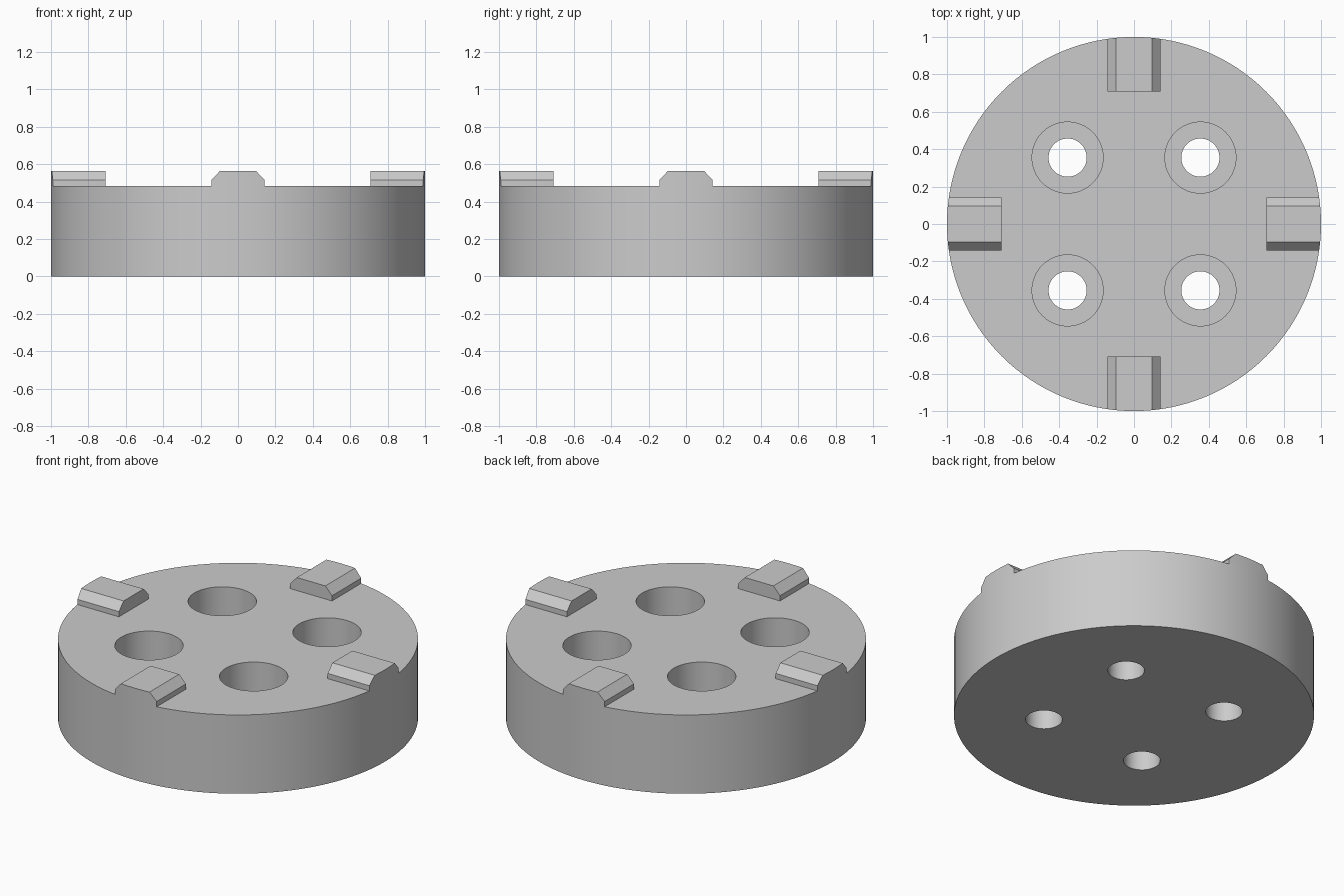
import bpy, bmesh, math
from mathutils import Matrix

cube = bpy.data.objects.get("Cube")
if cube:
    bpy.data.objects.remove(cube, do_unlink=True)

RADIUS, DECK, TOP = 1.0, 0.483, 0.563
BORE_FLOOR, HOLE_OFFSET = 0.24, 0.355

grey = bpy.data.materials.new("plain grey")
grey.use_nodes = True
grey.diffuse_color = (0.6, 0.6, 0.6, 1)
grey.node_tree.nodes["Principled BSDF"].inputs["Base Color"].default_value = (0.6, 0.6, 0.6, 1)


def make_object(name, bm):
    bmesh.ops.recalc_face_normals(bm, faces=bm.faces)
    mesh = bpy.data.meshes.new(name)
    bm.to_mesh(mesh)
    bm.free()
    mesh.materials.append(grey)
    obj = bpy.data.objects.new(name, mesh)
    bpy.context.collection.objects.link(obj)
    return obj


def lathe(name, profile, segments, centres=((0, 0),)):
    """Turn a closed (radius, z) profile into a solid at each centre."""
    bm = bmesh.new()
    for x, y in centres:
        rings = []
        for r, z in profile:
            rings.append([bm.verts.new((x + r * math.cos(a), y + r * math.sin(a), z))
                          for a in (math.tau * i / segments for i in range(segments))])
        for low, high in zip(rings, rings[1:]):
            for i in range(segments):
                j = (i + 1) % segments
                bm.faces.new((low[i], low[j], high[j], high[i]))
        bm.faces.new(rings[0][::-1])
        bm.faces.new(rings[-1])
    return make_object(name, bm)


def apply_boolean(obj, cutter, operation):
    mod = obj.modifiers.new("cut", "BOOLEAN")
    mod.operation, mod.object, mod.solver = operation, cutter, "EXACT"
    bpy.ops.object.select_all(action="DESELECT")
    bpy.context.view_layer.objects.active = obj
    obj.select_set(True)
    bpy.ops.object.modifier_apply(modifier=mod.name)
    bpy.ops.object.shade_smooth_by_angle(angle=math.radians(25))


# Round body with four counterbored through holes
body = lathe("round_body", [(RADIUS, 0), (RADIUS, DECK)], 128)
centres = [(sx * HOLE_OFFSET, sy * HOLE_OFFSET) for sx in (-1, 1) for sy in (-1, 1)]
drill = lathe("hole_cutter", [(0.102, -0.1), (0.102, BORE_FLOOR),
                              (0.19, BORE_FLOOR), (0.19, 0.7)], 64, centres)
apply_boolean(body, drill, "DIFFERENCE")

# Four chamfered lugs, trimmed to the rim of the body
trim = lathe("rim_cutter", [(RADIUS, 0), (RADIUS, 0.8)], 128)
section = [(0.142, DECK), (0.142, 0.515), (0.097, TOP)]
section += [(-w, z) for w, z in reversed(section)]
for i, side in enumerate(("left", "back", "right", "front")):
    bm = bmesh.new()
    inner = bm.faces.new([bm.verts.new((0.708, w, z)) for w, z in section])
    out = bmesh.ops.extrude_face_region(bm, geom=[inner], use_keep_orig=True)
    moved = [v for v in out["geom"] if isinstance(v, bmesh.types.BMVert)]
    bmesh.ops.translate(bm, verts=moved, vec=(0.4, 0, 0))
    bm.transform(Matrix.Rotation(i * math.pi / 2, 4, "Z"))
    apply_boolean(make_object(side + "_lug", bm), trim, "INTERSECT")

for cutter in (drill, trim):
    bpy.data.objects.remove(cutter, do_unlink=True)
